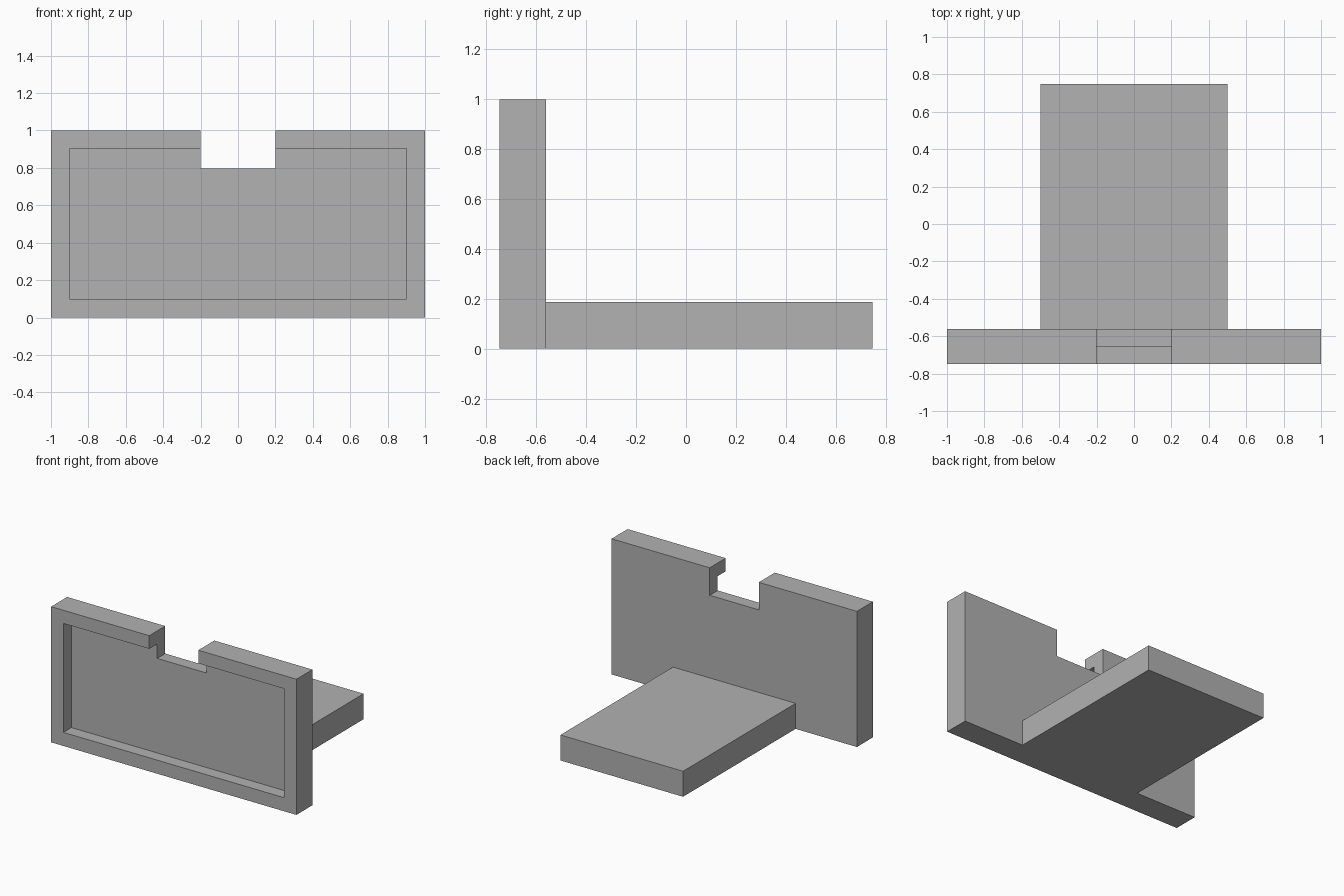
import bpy

if "Cube" in bpy.data.objects:
    bpy.data.objects.remove(bpy.data.objects["Cube"])

grey = bpy.data.materials.new("plain grey")
grey.diffuse_color = (0.445, 0.445, 0.445, 1)
grey.use_nodes = True
grey.node_tree.nodes["Principled BSDF"].inputs["Base Color"].default_value = grey.diffuse_color


def box(name, x, y, z):
    """Box spanning the given (min, max) ranges."""
    bpy.ops.mesh.primitive_cube_add(size=1)
    ob = bpy.context.object
    ob.name = name
    ob.location = [(a + b) / 2 for a, b in (x, y, z)]
    ob.scale = [b - a for a, b in (x, y, z)]
    bpy.ops.object.transform_apply(location=True, rotation=False, scale=True)
    ob.data.materials.append(grey)
    return ob


def combine(target, tool, operation):
    """Apply a boolean and remove the tool object."""
    mod = target.modifiers.new(operation.lower(), 'BOOLEAN')
    mod.operation = operation
    mod.solver = 'EXACT'
    mod.object = tool
    bpy.context.view_layer.objects.active = target
    bpy.ops.object.modifier_apply(modifier=mod.name)
    bpy.data.objects.remove(tool, do_unlink=True)


FRONT, BACK, RECESS = -0.748, -0.562, -0.655

# Upright plate standing across the front
plate = box("plate_with_foot", (-1, 1), (FRONT, BACK), (0, 1))

# Flat foot running back from the plate, joined as one body
foot = box("foot", (-0.5, 0.5), (-0.6, 0.748), (0, 0.188))
combine(plate, foot, 'UNION')

# Shallow framed recess in the front face
recess = box("recess_cutter", (-0.9, 0.9), (-1, RECESS), (0.1, 0.903))
combine(plate, recess, 'DIFFERENCE')

# Notch through the middle of the top edge
notch = box("notch_cutter", (-0.2, 0.2), (-1, -0.4), (0.797, 1.2))
combine(plate, notch, 'DIFFERENCE')
